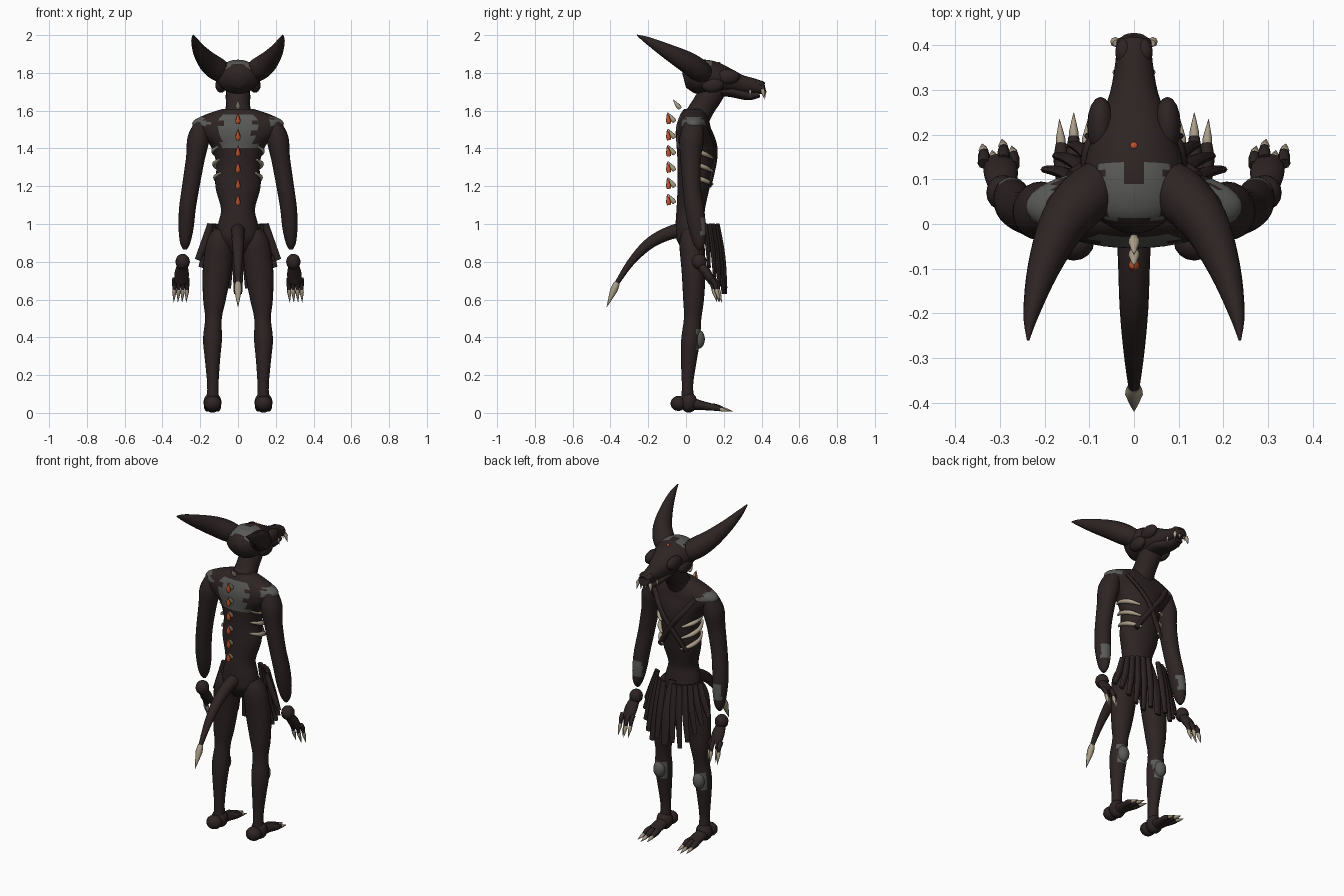
import bpy, bmesh, math
from mathutils import Vector

cube = bpy.data.objects.get("Cube")
if cube:
    bpy.data.objects.remove(cube)

UNIT = 0.01  # all part sizes below are in hundredths
parts = []


def material(name, colour):
    mat = bpy.data.materials.new(name)
    mat.use_nodes = True
    mat.diffuse_color = (*colour, 1)
    mat.node_tree.nodes["Principled BSDF"].inputs["Base Color"].default_value = (*colour, 1)
    return mat


hide = material("dark hide", (0.027, 0.017, 0.017))
scab = material("grey scab", (0.10, 0.10, 0.095))
bone = material("bone", (0.40, 0.34, 0.25))
ember = material("ember", (0.55, 0.09, 0.025))


def finish(name, bm, mat, patch=None):
    """Turn the mesh into an object; faces where patch(x, y, z) holds become scab."""
    bmesh.ops.recalc_face_normals(bm, faces=bm.faces)
    if patch:
        for face in bm.faces:
            face.material_index = int(bool(patch(*(face.calc_center_median() / UNIT))))
    mesh = bpy.data.meshes.new(name)
    bm.to_mesh(mesh)
    bm.free()
    mesh.materials.append(mat)
    mesh.materials.append(scab)
    obj = bpy.data.objects.new(name, mesh)
    bpy.context.collection.objects.link(obj)
    parts.append(obj)


def spline(keys, steps):
    """Catmull-Rom curve through keys of centre and two radii."""
    keys = [Vector(k) for k in keys]
    out = []
    for i in range(len(keys) - 1):
        a, b, c, d = keys[max(i - 1, 0)], keys[i], keys[i + 1], keys[min(i + 2, len(keys) - 1)]
        for s in range(steps):
            t = s / steps
            out.append(b + (c - a) * (t / 2) + (a * 2 - b * 5 + c * 4 - d) * (t * t / 2)
                       + (b * 3 - a - c * 3 + d) * (t ** 3 / 2))
    return out + [keys[-1]]


def loft(name, keys, mat=hide, sides=16, steps=4, patch=None, flip=1):
    """Elliptical rings swept along a path of (x, y, z, width, depth)."""
    rows = spline(keys, steps)
    centres = [Vector((r[0] * flip, r[1], r[2])) for r in rows]
    bm = bmesh.new()
    rings = []
    for i, row in enumerate(rows):
        ahead = (centres[min(i + 1, len(rows) - 1)] - centres[max(i - 1, 0)]).normalized()
        across = Vector((1, 0, 0))
        across = (across - ahead * across.dot(ahead)).normalized()
        up = ahead.cross(across)
        ring = []
        for k in range(sides):
            a = math.tau * k / sides
            p = centres[i] + across * max(row[3], .05) * math.cos(a) + up * max(row[4], .05) * math.sin(a)
            ring.append(bm.verts.new(p * UNIT))
        rings.append(ring)
    for low, high in zip(rings, rings[1:]):
        for k in range(sides):
            n = (k + 1) % sides
            bm.faces.new((low[k], low[n], high[n], high[k]))
    bm.faces.new(rings[0])
    bm.faces.new(rings[-1])
    finish(name, bm, mat, patch)


def blob(name, centre, radii, mat=hide, flip=1):
    bm = bmesh.new()
    bmesh.ops.create_uvsphere(bm, u_segments=16, v_segments=10, radius=UNIT)
    bmesh.ops.scale(bm, vec=radii, verts=bm.verts)
    bmesh.ops.translate(bm, vec=Vector((centre[0] * flip, *centre[1:])) * UNIT, verts=bm.verts)
    finish(name, bm, mat)


def spike(name, base, tip, radius, mat=bone, flip=1):
    mid = [b * .7 + t * .3 for b, t in zip(base, tip)]
    loft(name, [(*base, radius * .7, radius * .7), (*mid, radius, radius), (*tip, 0, 0)],
         mat, sides=8, steps=2, flip=flip)


# Torso, with scabs on the upper back and shoulder tops
def torso_patch(x, y, z):
    ragged = math.sin(z * 1.3) + math.sin(x * 2.1)
    back = y < 0 and abs(x) < 9 + ragged and 140 < z < 158
    shoulder = z > 152 and abs(x) > 17 + ragged and z < 157
    return back or shoulder


loft("torso", [(0, 3, 85, 5, 4), (0, 3, 92, 11, 8), (0, 2.5, 100, 10.5, 8),
               (0, 2.5, 108, 9, 7.5), (0, 4, 120, 12, 8.5), (0, 5, 132, 11.5, 9.5),
               (0, 5, 142, 15, 10), (0, 4, 149, 22, 9.5), (0, 4, 154, 24, 8.5),
               (0, 4, 158, 17, 7), (0, 4, 161, 8, 5)],
     sides=40, steps=6, patch=torso_patch)
loft("neck", [(0, 5, 155, 8, 7), (0, 9, 162, 6.5, 6.5), (0, 13, 168, 6.5, 6.5), (0, 18, 173, 6, 5)])


# Skull with a crescent scab on the crown
def crown_patch(x, y, z):
    return z > 181 and abs(x) < 7 + math.sin(y * 2) and 1 < y < 14 and not (abs(x) < 3 and y > 9)


loft("head", [(0, -1, 176, 4, 4), (0, 3, 177, 10, 8), (0, 9, 178, 11.5, 9), (0, 16, 177, 10.5, 8.5),
              (0, 23, 175.5, 8, 6.5), (0, 29, 174, 5.5, 5), (0, 36, 173, 4.2, 4),
              (0, 41, 172, 3.8, 3.2), (0, 42, 172, 2, 2)],
     sides=32, steps=6, patch=crown_patch)
loft("jaw", [(0, 17, 171, 6, 3), (0, 25, 170, 6, 3), (0, 33, 168, 4, 2.5), (0, 39, 168.5, 3, 1.5)])
blob("forehead_gem", (0, 17.5, 185), (.9, .9, .9), ember)

# Vertebrae: bone thorns with ember shards
spike("nape_thorn", (0, -3, 161), (0, -7, 166), 1.3)
for level in range(6):
    z = 112 + level * 8.6
    spike("spine_thorn", (0, -6, z - 1), (0, -9.5, z + 4), 1.3)
    spike("spine_shard", (0, -9, z - 2), (0, -10, z + 4), 1.3, ember)

# Tail with a barbed tip
loft("tail", [(0, 0, 97, 4, 4), (0, -8, 95.5, 3.6, 3.6), (0, -19, 90, 3.2, 3),
              (0, -29, 80, 2.3, 2), (0, -37, 68, 1.2, 1.2)])
spike("tail_barb", (0, -36.5, 69), (0, -42, 56, ), 2)


def knee_or_elbow(low, high, depth):
    return lambda x, y, z: low < z < high and y > depth + math.sin(x * 3) * .6


for flip in (1, -1):
    side = "right_" if flip < 0 else "left_"

    # Horns sweeping back, brows, cheeks and nostrils
    loft(side + "horn", [(7, 10, 179, 5, 5), (11, 6, 182, 6.2, 6), (16, 0, 186, 5.3, 5.6),
                         (20.3, -10, 191.5, 3.6, 4), (23, -20, 197, 1.8, 2), (23.7, -26, 200, .3, .3)],
         sides=20, flip=flip)
    blob(side + "brow", (7.5, 22, 178), (3, 6.5, 4), flip=flip)
    blob(side + "cheek", (9, 14, 173.5), (3, 6, 4), flip=flip)
    blob(side + "nostril", (2.2, 38.5, 174), (2, 3, 2), flip=flip)
    spike(side + "fang", (4, 40.5, 171.5), (4.8, 41.5, 166), 1.1, flip=flip)
    spike(side + "front_tooth", (1.5, 41.5, 171), (1.6, 42, 167), .7, flip=flip)
    spike(side + "back_tooth", (4, 34, 171), (4.4, 34, 167), .7, flip=flip)

    # Arms
    loft(side + "arm", [(19, 4, 153, 4, 5), (21, 3, 145, 5.8, 6.5), (22.5, 2.5, 135, 5, 5.5),
                        (25, 3, 120, 4.6, 4.8), (26.8, 4.5, 108, 4.4, 5), (27.5, 6, 98, 4, 4.6),
                        (28, 7, 90, 2.7, 3.2), (28, 7, 86.5, 1, 1)],
         sides=24, patch=knee_or_elbow(94, 104, 8.5), flip=flip)

    # Hands: wrist knob, palm, fingers and claws
    blob(side + "wrist", (29.3, 7, 80), (3.8, 4, 4.2), flip=flip)
    loft(side + "palm", [(29.5, 7, 79, 2.5, 2.5), (29.8, 11, 74, 3.8, 2.5), (30, 14, 69, 3.5, 2)], flip=flip)
    for finger in range(4):
        x, y = 27 + finger * 2.2, 15 + finger % 2 * 2 - finger * .5
        loft(side + "finger", [(x, y - 2, 71, 1.4, 1.4), (x, y, 68, 1.3, 1.3), (x, y + .5, 65, .9, .9)], sides=8, flip=flip)
        spike(side + "finger_claw", (x, y + .3, 66), (x + .4, y + 2.5, 58.5), 1.1, flip=flip)

    # Legs and knee scabs
    loft(side + "leg", [(8, 2, 97, 4, 4), (9.5, 3, 90, 7, 6.5), (11.2, 4, 75, 7.5, 6.3),
                        (12.5, 4, 60, 6, 5.5), (13, 3.5, 50, 4.4, 4.6), (13.5, 2.5, 39, 5, 5),
                        (13.5, 1.5, 28, 4, 4.2), (13.3, .8, 15, 3, 3), (13.3, 1, 6, 3.3, 3.5)],
         sides=24, patch=knee_or_elbow(34, 44, 5.2), flip=flip)
    blob(side + "knee", (13.5, 6.7, 39), (3.6, 3.3, 5), scab, flip)

    # Feet: heel, ankle, instep, toes and claws
    blob(side + "heel", (13.5, -4, 5), (4.6, 4.2, 4), flip=flip)
    blob(side + "ankle", (13.5, 1.5, 5.5), (4.8, 4.5, 5.4), flip=flip)
    loft(side + "instep", [(13.5, 2, 5, 3.5, 3.5), (13.5, 8, 4, 4, 2.5), (13.5, 13, 3.2, 4, 2)], flip=flip)
    for toe in (-1, 0, 1):
        x, y = 13.5 + toe * 2.8, 18.5 - abs(toe) * 1.5
        loft(side + "toe", [(x - toe, y - 8, 3.5, 1.6, 1.8), (x, y - 3, 3, 1.7, 1.8), (x, y + 1, 2, 1.2, 1.2)], flip=flip)
        spike(side + "toe_claw", (x, y, 2.2), (x + toe * .4, y + 6.5, .8), 1.1, flip=flip)

    # Exposed ribs wrapping forward
    for rib in range(3):
        z = 139 - rib * 7
        w = 1.5 - rib * .5
        loft(side + "rib", [(9 + w, -2, z + 2, .6, .6), (11.4 + w, 4, z, 1.2, 1.2),
                            (10 + w, 10, z - 2, 1.3, 1.3), (5.5 + w, 14, z - 4, .6, .6)], bone, sides=10, flip=flip)

    # Crossed chest straps
    loft(side + "strap", [(14, 11, 153, 1.6, 1), (7, 15.2, 143, 1.6, 1),
                          (0, 15.5, 134, 1.6, 1), (-9, 12.5, 120, 1.6, 1)], sides=8, flip=flip)

    # Hanging loincloth strips
    for angle, length in ((14, 34), (26, 37), (38, 33), (50, 28), (62, 23), (76, 19)):
        a = math.radians(angle)
        dx, dy = math.sin(a), math.cos(a)
        loft(side + "cloth_strip", [(15 * dx, 4 + 13 * dy, 100, 1.7, 1.2),
                                    (18 * dx, 4 + 16 * dy, 100 - length * .5, 2.1, 1.3),
                                    (22 * dx, 4 + 17.5 * dy, 100 - length, 1.6, .9)], sides=8, flip=flip)

loft("centre_cloth", [(0, 13, 100, 2.5, 1.2), (0, 19, 82, 3, 1.2), (0, 21, 63, 2.2, .8)], sides=10)

# Smooth shading with sharp edges kept
bpy.ops.object.select_all(action="DESELECT")
for obj in parts:
    obj.select_set(True)
bpy.context.view_layer.objects.active = parts[0]
bpy.ops.object.shade_smooth_by_angle(angle=math.radians(50))
